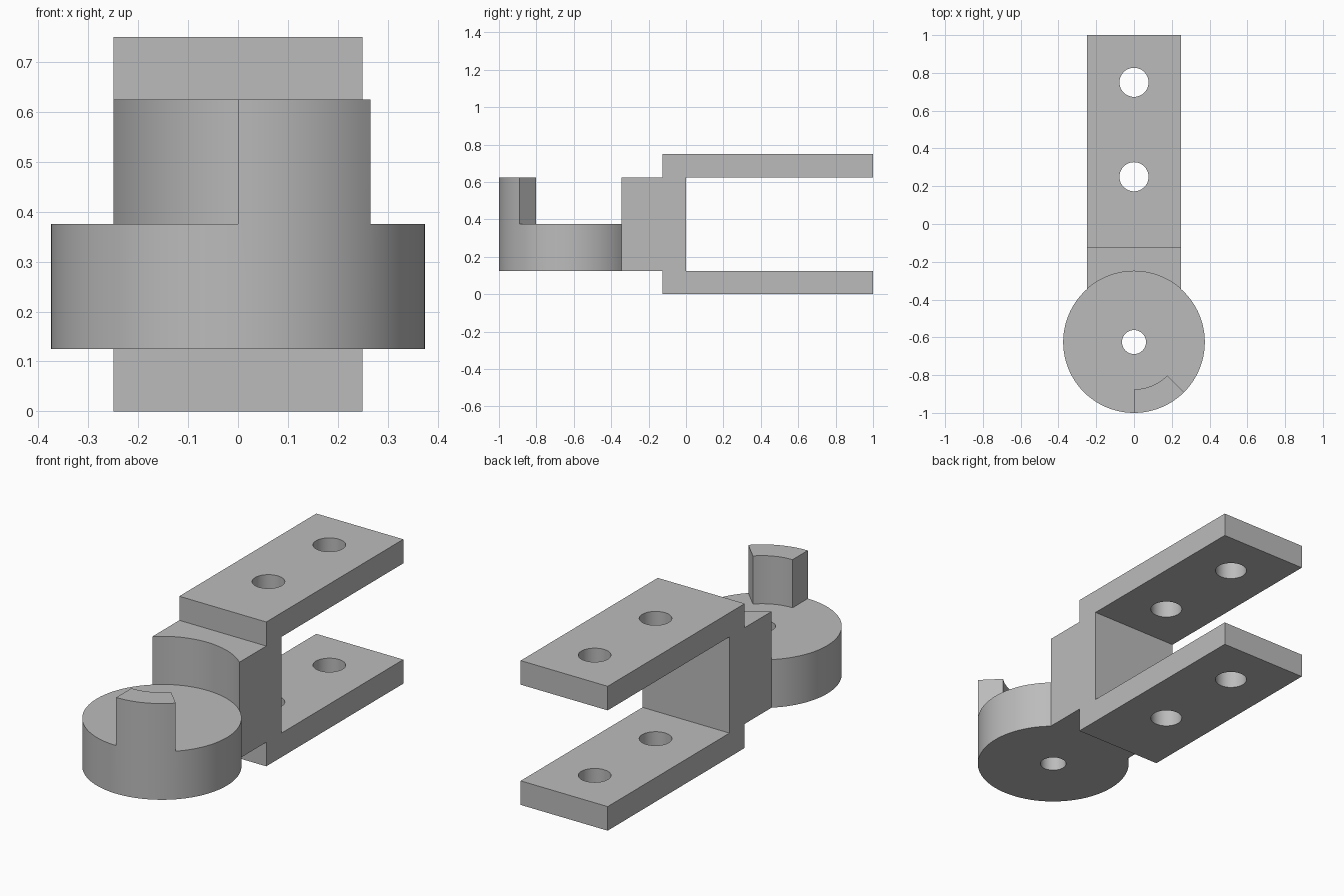
import bpy, bmesh, math

if "Cube" in bpy.data.objects:
    bpy.data.objects.remove(bpy.data.objects["Cube"])

SEG = 96
DISC_Y, DISC_R = -0.625, 0.375

grey = bpy.data.materials.new("plain grey")
grey.diffuse_color = (0.5, 0.5, 0.5, 1)
grey.use_nodes = True
grey.node_tree.nodes["Principled BSDF"].inputs["Base Color"].default_value = grey.diffuse_color


def prism(name, points, offset):
    """Extrude a flat outline along the offset vector."""
    bm = bmesh.new()
    face = bm.faces.new([bm.verts.new(p) for p in points])
    ext = bmesh.ops.extrude_face_region(bm, geom=[face])
    bmesh.ops.translate(bm, vec=offset,
                        verts=[v for v in ext["geom"] if isinstance(v, bmesh.types.BMVert)])
    bmesh.ops.recalc_face_normals(bm, faces=bm.faces)
    mesh = bpy.data.meshes.new(name)
    bm.to_mesh(mesh)
    bm.free()
    obj = bpy.data.objects.new(name, mesh)
    bpy.context.collection.objects.link(obj)
    mesh.materials.append(grey)
    return obj


def arc(y, z, r, start, end, steps):
    angles = [math.radians(start + (end - start) * i / steps) for i in range(steps + 1)]
    return [(r * math.cos(a), y + r * math.sin(a), z) for a in angles]


def cylinder(name, y, r, z0, z1):
    return prism(name, arc(y, z0, r, 0, 360, SEG)[:-1], (0, 0, z1 - z0))


def combine(target, tool, operation):
    """Apply a boolean and discard the tool."""
    mod = target.modifiers.new("join", "BOOLEAN")
    mod.operation, mod.object, mod.solver = operation, tool, "EXACT"
    bpy.context.view_layer.objects.active = target
    bpy.ops.object.modifier_apply(modifier=mod.name)
    bpy.data.objects.remove(tool)


# Clevis: two arms joined by a stepped neck, from a side profile
side = [(-0.125, 0), (1, 0), (1, 0.125), (0, 0.125), (0, 0.625), (1, 0.625),
        (1, 0.75), (-0.125, 0.75), (-0.125, 0.625), (-0.45, 0.625),
        (-0.45, 0.125), (-0.125, 0.125)]
bracket = prism("hinge_bracket", [(-0.25, y, z) for y, z in side], (0.5, 0, 0))

# Concave clearance above the disc
combine(bracket, cylinder("clearance", DISC_Y, DISC_R, 0.375, 0.7), "DIFFERENCE")

# Round knuckle disc
combine(bracket, cylinder("disc", DISC_Y, DISC_R, 0.125, 0.375), "UNION")

# Stop tab: an eighth-turn ring segment flush with the disc rim
outline = (arc(DISC_Y, 0.375, DISC_R, -90, -45, SEG // 8)
           + arc(DISC_Y, 0.375, 0.25, -45, -90, SEG // 8))
combine(bracket, prism("stop_tab", outline, (0, 0, 0.25)), "UNION")

# Pivot hole and the bolt holes through both arms
for y, r in ((DISC_Y, 0.0635), (0.25, 0.077), (0.75, 0.077)):
    combine(bracket, cylinder("hole", y, r, -0.1, 0.9), "DIFFERENCE")

bracket.select_set(True)
bpy.context.view_layer.objects.active = bracket
bpy.ops.object.shade_smooth_by_angle(angle=math.radians(30))
